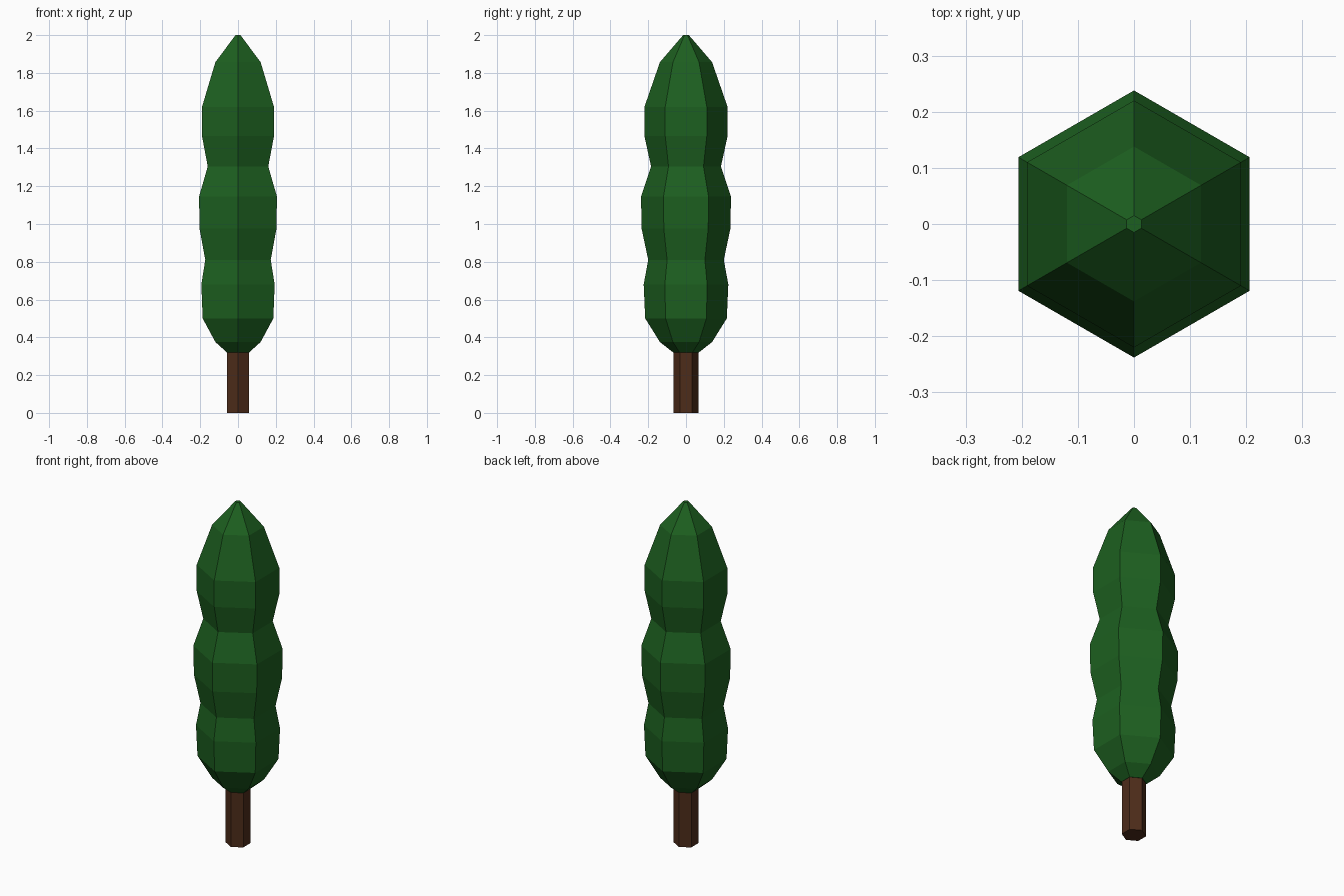
import bpy, bmesh, math

if "Cube" in bpy.data.objects:
    bpy.data.objects.remove(bpy.data.objects["Cube"])

SIDES = 6


def material(name, color):
    m = bpy.data.materials.new(name)
    m.diffuse_color = color
    m.use_nodes = True
    m.node_tree.nodes["Principled BSDF"].inputs["Base Color"].default_value = m.diffuse_color
    return m


def lathe(name, profile, mat):
    """Hexagonal solid from (radius, height) rings, one corner facing the front."""
    bm = bmesh.new()
    rings = []
    for r, z in profile:
        angles = [math.radians(90) + i * math.tau / SIDES for i in range(SIDES)]
        rings.append([bm.verts.new((r * math.cos(a), r * math.sin(a), z)) for a in angles])
    for low, high in zip(rings, rings[1:]):
        for i in range(SIDES):
            j = (i + 1) % SIDES
            bm.faces.new((low[i], low[j], high[j], high[i]))
    bm.faces.new(rings[0][::-1])
    bm.faces.new(rings[-1])
    mesh = bpy.data.meshes.new(name)
    bm.to_mesh(mesh)
    bm.free()
    mesh.materials.append(mat)
    obj = bpy.data.objects.new(name, mesh)
    bpy.context.collection.objects.link(obj)
    return obj


bark = material("bark", (0.075, 0.025, 0.010, 1))
leaf = material("leaf", (0.012, 0.115, 0.014, 1))

# Trunk
lathe("trunk", [(0.066, 0.0), (0.066, 0.32)], bark)

# Foliage with three bulges and a pointed tip
lathe("foliage", [
    (0.068, 0.32), (0.138, 0.375), (0.216, 0.50), (0.224, 0.68),
    (0.200, 0.81), (0.235, 0.975), (0.238, 1.145), (0.185, 1.305),
    (0.220, 1.465), (0.220, 1.62), (0.138, 1.857), (0.015, 2.0),
], leaf)
